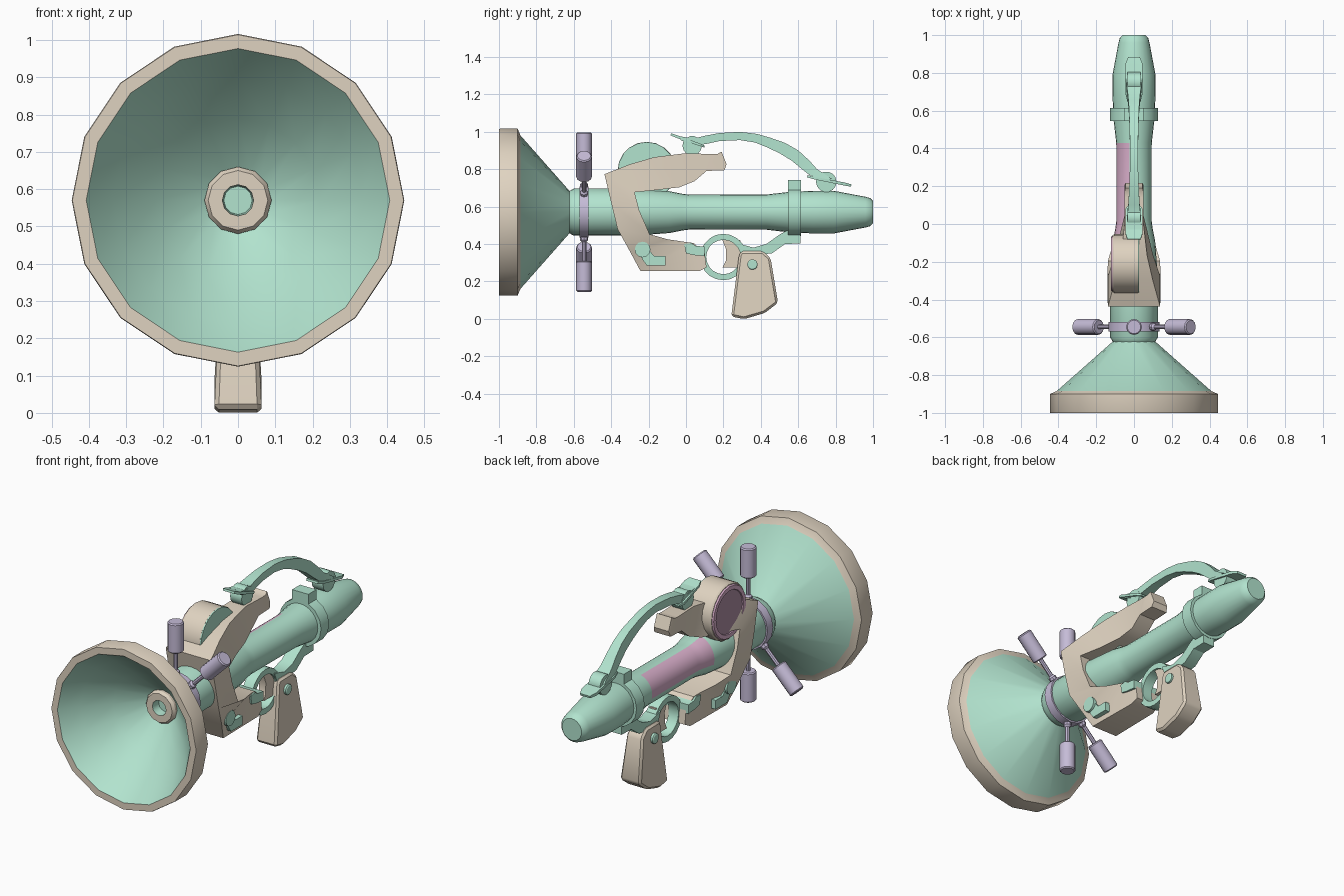
import bpy, bmesh, math
from mathutils import Vector

if "Cube" in bpy.data.objects:
    bpy.data.objects.remove(bpy.data.objects["Cube"])

def material(name, rgb):
    m = bpy.data.materials.new(name)
    m.diffuse_color = (*rgb, 1)
    m.use_nodes = True
    m.node_tree.nodes["Principled BSDF"].inputs["Base Color"].default_value = m.diffuse_color
    return m

GREEN = material("mint green", (0.445, 0.77, 0.62))
TAN = material("warm tan", (0.74, 0.65, 0.53))
LILAC = material("pale lilac", (0.56, 0.50, 0.68))
PINK = material("mauve pink", (0.70, 0.43, 0.60))
LENS = material("dark mauve", (0.42, 0.27, 0.37))
AXIS_Z = 0.57

def finish(name, bm, mats, angle=32):
    bmesh.ops.recalc_face_normals(bm, faces=bm.faces)
    me = bpy.data.meshes.new(name)
    bm.to_mesh(me)
    bm.free()
    ob = bpy.data.objects.new(name, me)
    bpy.context.collection.objects.link(ob)
    for m in mats:
        me.materials.append(m)
    bpy.ops.object.select_all(action='DESELECT')
    ob.select_set(True)
    bpy.context.view_layer.objects.active = ob
    bpy.ops.object.shade_smooth_by_angle(angle=math.radians(angle))
    return ob

def lathe(name, profile, n, mats, origin=(0, 0, AXIS_Z), axis=(0, 1, 0),
          seg=None, closed=False, angle=32):
    """Revolve (distance along axis, radius) points; seg = material per segment."""
    bm = bmesh.new()
    q = Vector(axis).to_track_quat('Z', 'Y')
    rings = []
    for d, r in profile:
        rings.append([bm.verts.new(Vector(origin) + q @ Vector((
            r * math.cos(2 * math.pi * i / n), r * math.sin(2 * math.pi * i / n), d)))
            for i in range(n)])
    pairs = list(zip(rings, rings[1:] + rings[:1]))
    for k, (a, b) in enumerate(pairs if closed else pairs[:-1]):
        for i in range(n):
            f = bm.faces.new((a[i], a[(i + 1) % n], b[(i + 1) % n], b[i]))
            f.material_index = seg[k] if seg else 0
    if not closed:
        for ring, k in ((rings[0], 0), (rings[-1], -1)):
            bm.faces.new(ring).material_index = seg[k] if seg else 0
    return finish(name, bm, mats, angle)

def loft(name, stations, mat, angle=28):
    """Rectangular sections: (outer y, outer z, inner y, inner z, half width)."""
    bm = bmesh.new()
    rings = [[bm.verts.new(p) for p in ((-w, y1, z1), (w, y1, z1), (w, y2, z2), (-w, y2, z2))]
             for y1, z1, y2, z2, w in stations]
    for a, b in zip(rings, rings[1:]):
        for i in range(4):
            bm.faces.new((a[i], a[(i + 1) % 4], b[(i + 1) % 4], b[i]))
    bm.faces.new(rings[0])
    bm.faces.new(rings[-1])
    return finish(name, bm, [mat], angle)

def prism(name, pts, x1, x2, mat, bevel=0):
    """Side outline in (y, z) extruded from x1 to x2."""
    bm = bmesh.new()
    a, b = ([bm.verts.new((x, y, z)) for y, z in pts] for x in (x1, x2))
    bm.faces.new(a)
    bm.faces.new(b)
    for i in range(len(pts)):
        j = (i + 1) % len(pts)
        bm.faces.new((a[i], a[j], b[j], b[i]))
    if bevel:
        bmesh.ops.recalc_face_normals(bm, faces=bm.faces)
        bmesh.ops.bevel(bm, geom=bm.edges[:], offset=bevel, segments=1, affect='EDGES')
    return finish(name, bm, [mat])

# Horn with tan rim, and nozzle inside it
lathe("horn", [(-.62, .11), (-.885, .41), (-.90, .446), (-.995, .446), (-1, .444), (-1, .407),
               (-.90, .335), (-.78, .22), (-.66, .09), (-.63, .02)], 16, [GREEN, TAN],
      seg=[0, 1, 1, 1, 1, 0, 0, 0, 0])
lathe("nozzle", [(-.63, .09), (-.675, .09), (-.69, .08), (-.69, .042), (-.64, .038)], 12,
      [TAN, GREEN], seg=[0, 0, 0, 1])

# Main barrel, with a painted panel on its upper left side
barrel = lathe("barrel", [(-.64, .10), (-.625, .112), (-.60, .126), (-.28, .126), (-.09, .112),
                          (-.02, .098), (.02, .093), (.43, .094), (.55, .108), (.68, .114),
                          (.79, .114), (.96, .082), (.985, .075), (1.0, .06)], 24, [GREEN, PINK])
for p in barrel.data.polygons:
    c = p.center
    if -.08 < c.y < .43 and c.x < -.03 and c.z > AXIS_Z - .02:
        p.material_index = 1
lathe("rear_collar", [(.545, .128), (.615, .128)], 16, [GREEN])
prism("collar_tab", [(.545, .64), (.615, .64), (.615, .742), (.545, .742)], -.05, .05, GREEN)

# Ring with four radiating knobs
lathe("knob_ring", [(-.57, .12), (-.57, .136), (-.52, .136), (-.52, .12)], 16, [LILAC], closed=True)
s = math.sqrt(.5)
for i, d in enumerate([(0, 0, 1), (0, 0, -1), (s, 0, s), (-s, 0, -s)]):
    o = (0, -.545, AXIS_Z)
    lathe(f"knob_{i}", [(.262, .036), (.268, .042), (.42, .042), (.426, .036)], 12, [LILAC], o, d)
    lathe(f"knob_rod_{i}", [(.12, .012), (.27, .012)], 8, [LILAC], o, d)
    lathe(f"knob_ball_{i}", [(.125, .012), (.135, .021), (.15, .021), (.16, .012)], 8, [LILAC], o, d)

# Tan frame: rear hook, upper arm, strap round the barrel, lower body
loft("frame", [(.19, .893, .217, .826, .045), (.17, .882, .206, .794, .05),
               (.14, .88, .11, .79, .05), (0, .885, .045, .735, .05),
               (-.17, .864, -.035, .703, .07), (-.30, .826, -.16, .688, .10),
               (-.436, .773, -.275, .676, .138), (-.40, .62, -.25, .58, .14),
               (-.366, .479, -.195, .452, .138), (-.30, .36, -.10, .425, .11),
               (-.243, .254, 0, .41, .08), (.07, .254, .04, .405, .075),
               (.11, .275, .10, .35, .07)], TAN, 35)

# Round sight: tan drum, lens on the left, green cap on the right
o = (0, -.21, .79)
lathe("sight_drum", [(-.105, .13), (-.114, .14), (-.114, .15), (-.105, .156), (.02, .156)],
      20, [TAN], o, (1, 0, 0))
lathe("sight_rim", [(-.108, .114), (-.122, .12), (-.122, .142), (-.108, .15)], 20, [PINK], o,
      (1, 0, 0), closed=True)
lathe("sight_lens", [(-.1165, .121), (-.10, .121)], 20, [LENS], o, (1, 0, 0))
lathe("sight_cap", [(.018, .156), (.026, .154)], 20, [GREEN], o, (1, 0, 0))

# Green latch plates and pivots on both sides of the lower body
for side, sx in (("left", -1), ("right", 1)):
    prism(f"latch_{side}", [(-.26, .40), (-.20, .37), (-.17, .335), (-.11, .335), (-.11, .285),
                            (-.21, .285), (-.235, .32)], sx * .06, sx * .105, GREEN)
    lathe(f"latch_pivot_{side}", [(.06, .042), (.118, .042)], 12, [GREEN], (0, -.232, .37), (sx, 0, 0))
    lathe(f"grip_pin_{side}", [(.03, .028), (.062, .028), (.066, .022)], 12, [GREEN],
          (0, .355, .29), (sx, 0, 0))

# Trigger guard, its links and the trigger
lathe("trigger_guard", [(-.03, .092), (-.03, .124), (.03, .124), (.03, .092)], 20, [GREEN],
      (0, .2, .33), (1, 0, 0), closed=True)
prism("guard_front_link", [(-.01, .40), (.03, .405), (.05, .39), (.10, .385), (.10, .335),
                           (.04, .34), (0, .35)], -.085, .085, GREEN)
prism("guard_rear_link", [(.27, .405), (.36, .38), (.43, .40), (.50, .45), (.545, .475), (.613, .475),
                          (.613, .402), (.53, .40), (.46, .35), (.30, .33)], -.035, .035, GREEN)
prism("trigger", [(.195, .42), (.29, .42), (.30, .275), (.195, .275), (.213, .31), (.215, .37)],
      -.02, .02, TAN)

# Pistol grip
grip = prism("grip", [(.283, .34), (.295, .362), (.41, .362), (.452, .325), (.492, .085), (.42, .03),
                      (.31, -.002), (.242, .012)], -.063, .063, TAN, .012)
for v in grip.data.vertices:
    v.co.x *= 1 - .25 * max(0, (v.co.z - .1) / .26)
    v.co.z = max(v.co.z, 0)

# Carry handle: arched bar, tilted end plates, round feet
loft("handle_arch", [(-.03, .975, -.03, .955, .04), (.04, .963, .05, .925, .036),
                     (.10, .978, .11, .935, .030), (.18, .993, .18, .95, .026),
                     (.29, .999, .29, .955, .022), (.38, .988, .37, .942, .022),
                     (.45, .968, .43, .918, .022), (.53, .940, .50, .885, .024),
                     (.60, .900, .565, .845, .026), (.66, .845, .62, .80, .030),
                     (.70, .80, .66, .768, .034), (.78, .748, .74, .735, .045)], GREEN)
loft("handle_front_plate", [(-.08, .992, -.083, .98, .035), (-.05, .982, -.053, .968, .045),
                            (.08, .935, .077, .922, .045), (.10, .925, .10, .915, .03)], GREEN)
loft("handle_rear_plate", [(.65, .768, .647, .756, .035), (.69, .758, .687, .745, .045),
                           (.85, .728, .847, .712, .045), (.885, .718, .882, .706, .03)], GREEN)
lathe("handle_front_foot", [(-.035, .052), (.035, .052)], 14, [GREEN], (0, .033, .925), (1, 0, 0))
lathe("handle_rear_foot", [(-.035, .055), (.035, .055)], 14, [GREEN], (0, .75, .732), (1, 0, 0))
